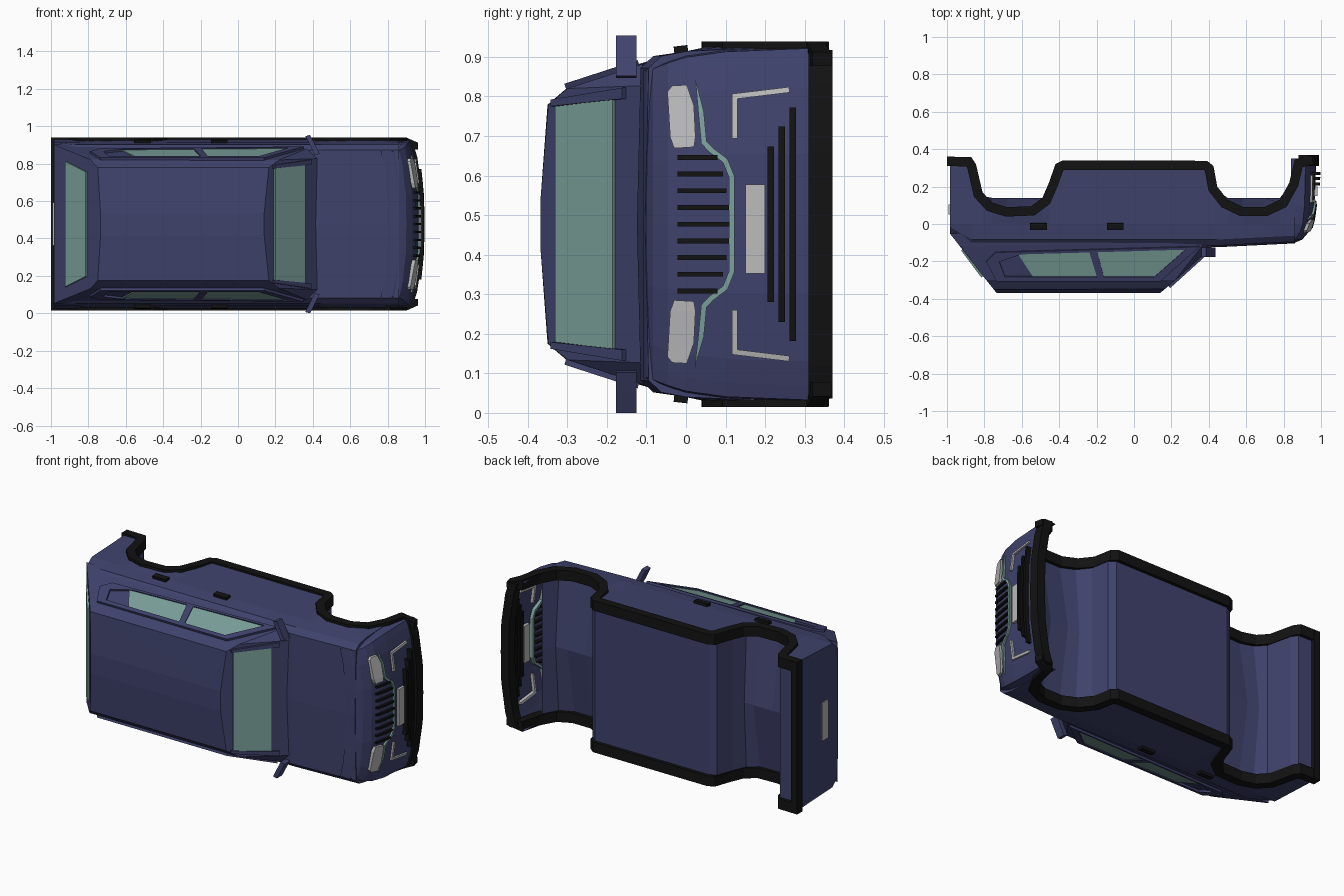
import bpy, bmesh
from mathutils import Vector

if "Cube" in bpy.data.objects:
    bpy.data.objects.remove(bpy.data.objects["Cube"])

CZ = 0.477  # the car lies on its side: width runs along z, roof faces -y, nose is +x


def mat(name, r, g, b):
    m = bpy.data.materials.new(name)
    m.diffuse_color = (r, g, b, 1)
    m.use_nodes = True
    m.node_tree.nodes["Principled BSDF"].inputs["Base Color"].default_value = m.diffuse_color
    return m


BODY = mat("body_blue", .05, .055, .15)
BLACK = mat("black_trim", .006, .006, .006)
GLASS = mat("glass", .2, .36, .33)
LAMP = mat("lamp_grey", .5, .5, .5)


def make(name, verts, faces, m, hull=False):
    """verts are (x, y, w) with w measured from the centre plane"""
    bm = bmesh.new()
    vs = [bm.verts.new((x, y, CZ + w)) for x, y, w in verts]
    if hull:
        bmesh.ops.convex_hull(bm, input=vs)
    for f in faces:
        bm.faces.new([vs[i] for i in f])
    bmesh.ops.recalc_face_normals(bm, faces=bm.faces)
    me = bpy.data.meshes.new(name)
    bm.to_mesh(me)
    bm.free()
    me.materials.append(m)
    ob = bpy.data.objects.new(name, me)
    bpy.context.collection.objects.link(ob)
    return ob


def loft(name, rings, m, caps=True, closed=True):
    n = len(rings[0])
    fs = [(i*n+j, i*n+(j+1) % n, (i+1)*n+(j+1) % n, (i+1)*n+j)
          for i in range(len(rings)-1) for j in range(n if closed else n-1)]
    if caps:
        fs += [tuple(range(n)), tuple(range((len(rings)-1)*n, len(rings)*n))]
    return make(name, [p for r in rings for p in r], fs, m)


def panel(name, pts, m, t=.008):
    """flat plate of half thickness t around a polygon"""
    p = [Vector(q) for q in pts]
    nrm = (p[1]-p[0]).cross(p[2]-p[0]).normalized()*t
    return loft(name, [[q-nrm for q in p], [q+nrm for q in p]], m)


def offset(path, d):
    """path shifted to its right by d, with mitred corners"""
    p = [Vector(q) for q in path]
    out = []
    for i, q in enumerate(p):
        a = (q-p[i-1]).normalized() if i else (p[1]-q).normalized()
        b = (p[i+1]-q).normalized() if i < len(p)-1 else a
        n1, n2 = Vector((a.y, -a.x)), Vector((b.y, -b.x))
        mid = (n1+n2).normalized()
        out.append(tuple(q + mid*d/max(mid.dot(n1), .6)))
    return out


# lower edge of the side, with both wheel openings
EDGE = [(-1, .36), (-.87, .357), (-.845, .32), (-.81, .17), (-.76, .115), (-.68, .09),
        (-.55, .095), (-.49, .14), (-.455, .22), (-.42, .32), (-.38, .34), (.39, .338),
        (.425, .31), (.445, .2), (.50, .13), (.58, .092), (.70, .092), (.78, .13),
        (.83, .22), (.86, .345), (.95, .368)]

# lower body
rings = []
for x, y in EDGE[:-1]:
    x = max(x, -.985)
    yb = y-.02
    yc = .14 if x > .83 else max(yb, .14)
    yi = .14 if x > .83 else yb
    top = -.05 if x < -.9 else (-.118 if x < .45 else -.118+(x-.45)*.05)
    half = [(x, yi, .40), (x, yb, .452), (x, 0, .437), (x, top+.035, .425), (x, top+.003, .395)]
    rings.append([(x, yc, 0)] + half + [(x, top-.006 if x > -.9 else top, 0)]
                 + [(a, b, -w) for a, b, w in reversed(half)])
loft("lower_body", rings, BODY)

# cabin
cab = [(-.985, -.05, .425), (-.92, -.12, .405), (.37, -.11, .405), (.425, -.115, .35),
       (.22, -.30, .343), (-.79, -.30, .345), (.165, -.348, .302), (-.75, -.35, .302),
       (.14, -.368, .06), (-.735, -.368, .06)]
make("cabin", [(x, y, s*w) for x, y, w in cab for s in (1, -1)], [], BODY, hull=True)


def side_w(y):
    return .405+(y+.115)*.06/.185


for s, tag in ((1, "left"), (-1, "right")):
    def side(name, pts, m, d):
        panel(f"{tag}_{name}", [(x, y, s*(side_w(y)+d)) for x, y in pts], m)
    # raised window surround, built as bars, with the glass inset
    outer = [(-.74, -.15), (-.79, -.2), (-.735, -.305), (.14, -.305), (.35, -.12)]
    inner = [(-.60, -.16), (-.72, -.20), (-.69, -.28), (.11, -.28), (.275, -.135)]
    for i in range(5):
        j = (i+1) % 5
        side(f"window_surround_{i}", [outer[i], outer[j], inner[j], inner[i]], BODY, .004)
    side("rear_side_glass", [(-.62, -.16), (-.54, -.28), (-.195, -.28), (-.235, -.147)], GLASS, -.002)
    side("front_side_glass", [(-.20, -.146), (-.165, -.28), (.11, -.28), (.275, -.135)], GLASS, -.002)
    side("window_pillar", [(-.24, -.145), (-.197, -.285), (-.16, -.285), (-.197, -.145)], BODY, .004)
    # door handles
    for k, x in enumerate((-.51, -.10)):
        panel(f"{tag}_door_handle_{k}", [(x-.045, -.03, s*.437), (x+.045, -.03, s*.437),
                                         (x+.045, .005, s*.441), (x-.045, .005, s*.441)], BLACK, .012)
    # wing mirror: slanted plate standing off the door
    loft(f"{tag}_wing_mirror", [[(x, y, s*w) for x, w in
                                 ((.36, .47), (.385, .477), (.412, .425), (.437, .375), (.41, .37))]
                                for y in (-.177, -.125)], BODY)
    # black sill and arch trim
    off = offset(EDGE, .05)
    rs = []
    for i, (a, b) in enumerate(zip(EDGE, off)):
        o = .435 if i == len(EDGE)-1 else .462
        b = (max(b[0], -1), b[1])
        rs.append([(*a, s*.40), (*a, s*o), (*b, s*o), (*b, s*.40)])
    loft(f"{tag}_sill_trim", rs, BLACK)

# windscreen and rear glass
panel("windscreen", [(.355, -.180, .315), (.355, -.180, -.315), (.195, -.325, -.298), (.195, -.325, .298)], GLASS)
panel("rear_glass", [(-.918, -.137, .335), (-.918, -.137, -.335), (-.81, -.281, -.28), (-.81, -.281, .28)], GLASS)
for s, tag in ((1, "left"), (-1, "right")):
    panel(f"{tag}_windscreen_pillar", [(.385, -.153, s*.345), (.385, -.153, s*.317),
                                       (.185, -.334, s*.298), (.185, -.334, s*.315)], BODY, .012)

# nose panel: rows of (y, x at centre, half width)
ROWS = [(-.108, .80, .385), (-.10, .86, .385), (-.083, .90, .393), (-.045, .932, .408),
        (0, .95, .422), (.1, .965, .436), (.35, .975, .446)]


def nose_x(y, w):
    for (y0, x0, _), (y1, x1, _) in zip(ROWS, ROWS[1:]):
        if y <= y1:
            break
    return x0+(x1-x0)*(y-y0)/(y1-y0) - .055*(abs(w)/.44)**3


COLS = (-1, -.92, -.78, -.4, 0, .4, .78, .92, 1)
grid = []
for y, x, hw in ROWS:
    r = [(nose_x(y, c*hw), y, c*hw) for c in COLS]
    grid.append([(min(.84, r[0][0]), y, -hw-.005)] + r + [(min(.84, r[0][0]), y, hw+.005)])
loft("nose_panel", grid, BODY, caps=False, closed=False)


def ribbon(name, a, b, m, proud=.01):
    """raised strip on the nose between two (y, w) edge lines"""
    loft(name, [[(nose_x(y, w)+d, y, w) for (y, w), d in
                 ((p, proud), (q, proud), (q, -.02), (p, -.02))] for p, q in zip(a, b)], m)


# grille bars
for i in range(-4, 5):
    w, end = i*.0422, .11-.03*(abs(i)/4)**2
    ys = (-.022, .02, .06, end)
    ribbon(f"grille_bar_{i+5}", [(y, w-.006) for y in ys], [(y, w+.006) for y in ys], BLACK, .014)
# grille outline strip
half = [(.022, .362), (.045, .285), (.052, .21), (.068, .193), (.105, .165), (.123, .12)]
line = half + [(y, -w) for y, w in reversed(half)]
edge = offset(line, .014)
edge[0], edge[-1] = (.024, .366), (.024, -.366)
ribbon("grille_outline", line, edge, GLASS)
# lower intake bars
for k, (y, w0, w1) in enumerate(((.214, .197, .184), (.242, .247, .23), (.27, .295, .272))):
    ws = [-w0+(w0+w1)*t/8 for t in range(9)]
    ws = [-w0, -w0/2, 0, w0/2, w0]
    ribbon(f"intake_bar_{k}", [(y-.008, w) for w in ws], [(y+.008, w) for w in ws], BLACK, .025)
# headlights and light strips
for s, tag in ((1, "left"), (-1, "right")):
    ribbon(f"{tag}_headlight", [(-.03, s*.192), (-.04, s*.22), (-.047, s*.335), (-.035, s*.35)],
           [(.02, s*.195), (.024, s*.22), (.02, s*.30), (.002, s*.352)], LAMP, .016)
    p = [(.13, s*.217), (.13, s*.317), (.262, s*.333)]
    ribbon(f"{tag}_light_strip", p, offset(p, -.014*s), LAMP)
# number plates
ribbon("front_plate", [(.15, -.125), (.15, .1)], [(.2, -.125), (.2, .1)], LAMP, .014)
panel("rear_plate", [(-.985, .05, -.115), (-.985, .05, .115), (-.985, .105, .115), (-.985, .105, -.115)], LAMP)
# bumpers
ws = (-.44, -.36, -.18, 0, .18, .36, .44)
loft("front_bumper", [[(nose_x(.33, w)+dx, y, w) for dx, y in
                       ((.014, .31), (.014, .37), (-.04, .37), (-.04, .31))] for w in ws], BLACK)
panel("rear_bumper", [(-1, .336, -.46), (-1, .336, .46), (-.96, .336, .46), (-.96, .336, -.46)], BLACK, .026)
